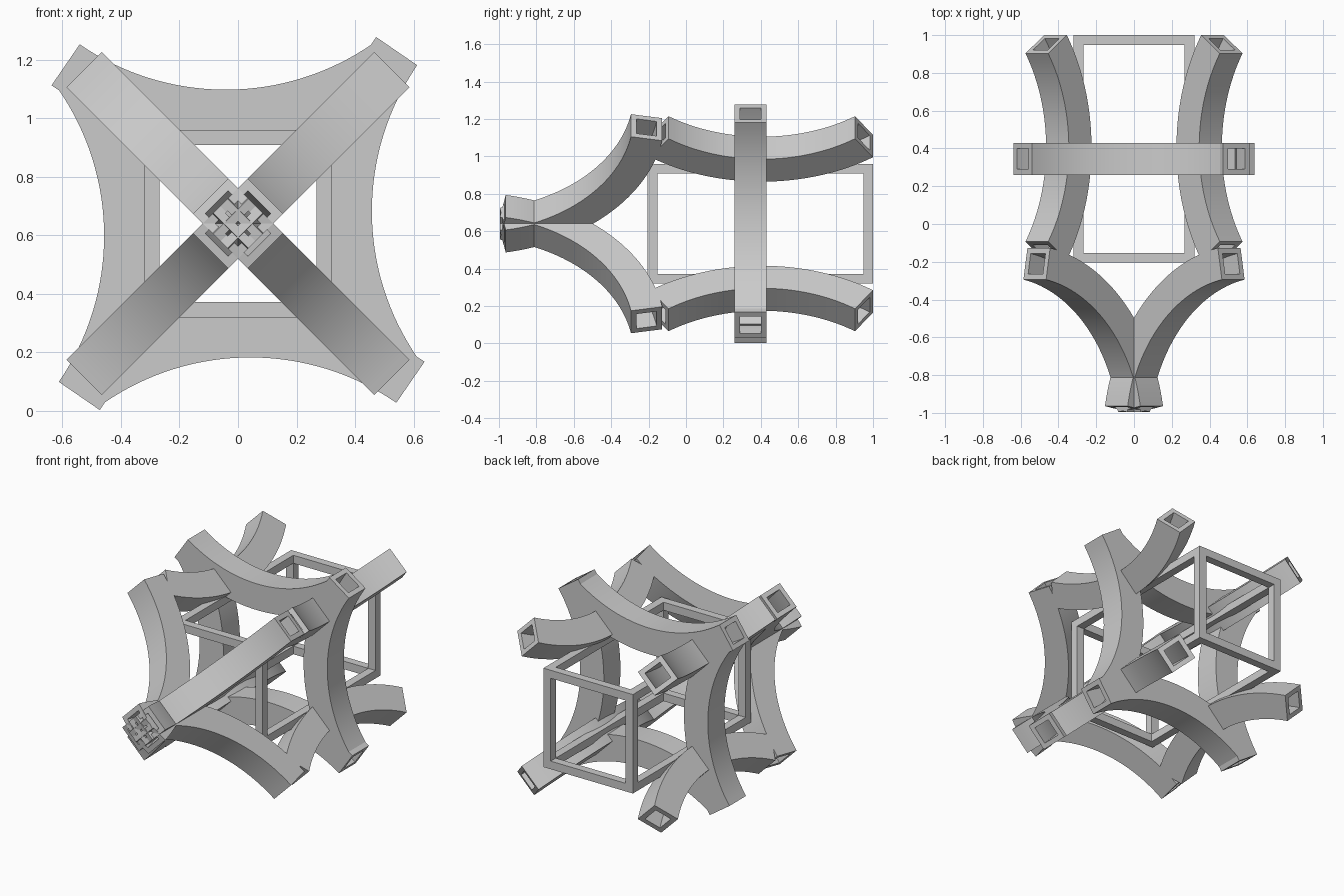
import bpy, bmesh
from math import sin, cos, radians
from mathutils import Vector, Matrix

if "Cube" in bpy.data.objects:
    bpy.data.objects.remove(bpy.data.objects["Cube"])

CZ = 0.64                      # height of the long axis
R, T, WALL = 0.88, 0.17, 0.03  # curve radius, tube size, tube wall
HALF, SEG = radians(34.5), 32


def finish(bm, name):
    bmesh.ops.recalc_face_normals(bm, faces=bm.faces)
    me = bpy.data.meshes.new(name)
    bm.to_mesh(me)
    bm.free()
    ob = bpy.data.objects.new(name, me)
    bpy.context.collection.objects.link(ob)
    return ob


def curved_tube(name, base, u, v, turn):
    """Hollow square tube bent along u, its ends curling towards v;
    base is the middle of the hollow (v) side, turn is degrees about the long axis."""
    u, v = Vector(u).normalized(), Vector(v).normalized()
    base, w = Vector(base), u.cross(v)
    rot = Matrix.Translation((0, 0, CZ)) @ Matrix.Rotation(radians(turn), 4, 'Y')
    bm = bmesh.new()
    rings = []
    for i in range(SEG + 1):
        a = HALF * (2 * i / SEG - 1)
        ring = []
        for m in (0, WALL):
            h = T / 2 - m
            for d, s in ((m, -h), (m, h), (T - m, h), (T - m, -h)):
                p = base + u * (R + d) * sin(a) + v * (R - (R + d) * cos(a)) + w * s
                ring.append(bm.verts.new(rot @ p))
        rings.append(ring)
    for a, b in zip(rings, rings[1:]):
        for o in (0, 4):
            for j in range(4):
                k = (j + 1) % 4
                bm.faces.new((a[o + j], a[o + k], b[o + k], b[o + j]))
    # open rims at both ends
    for r in (rings[0], rings[-1]):
        for j in range(4):
            k = (j + 1) % 4
            bm.faces.new((r[j], r[k], r[4 + k], r[4 + j]))
    ob = finish(bm, name)
    bpy.context.view_layer.objects.active = ob
    ob.select_set(True)
    bpy.ops.object.shade_smooth_by_angle(angle=radians(30))
    ob.select_set(False)


for k in range(4):
    # arms converging at the front tip
    curved_tube(f"front_arm_{k}", (0, -0.535, 0.28), (0, 1, 1.01), (0, -1.01, 1), 45 + 90 * k)
    # arms running to the back
    curved_tube(f"rear_arm_{k}", (0, 0.405, 0.573), (0, 1, 0), (0, 0, 1), 45 + 90 * k)
    # pinwheel of cross arms around the middle
    curved_tube(f"ring_arm_{k}", (-0.042, 0.345, 0.457), (1, 0, 0), (0, 0, 1), 90 * k)

# box-shaped inner frame made of square bars
lo, hi, B = Vector((-0.32, -0.205, CZ - 0.32)), Vector((0.32, 1.0, CZ + 0.32)), 0.052
bm = bmesh.new()
for axis in range(3):
    p, q = (axis + 1) % 3, (axis + 2) % 3
    for sp in (0, 1):
        for sq in (0, 1):
            c, size = (lo + hi) / 2, Vector((B, B, B))
            inset = B if axis != 1 else 0
            size[axis] = hi[axis] - lo[axis] - 2 * inset
            for ax, s in ((p, sp), (q, sq)):
                c[ax] = hi[ax] - B / 2 if s else lo[ax] + B / 2
            bmesh.ops.create_cube(bm, size=1, matrix=Matrix.Translation(c) @ Matrix.Diagonal((*size, 1)))
finish(bm, "inner_frame")
